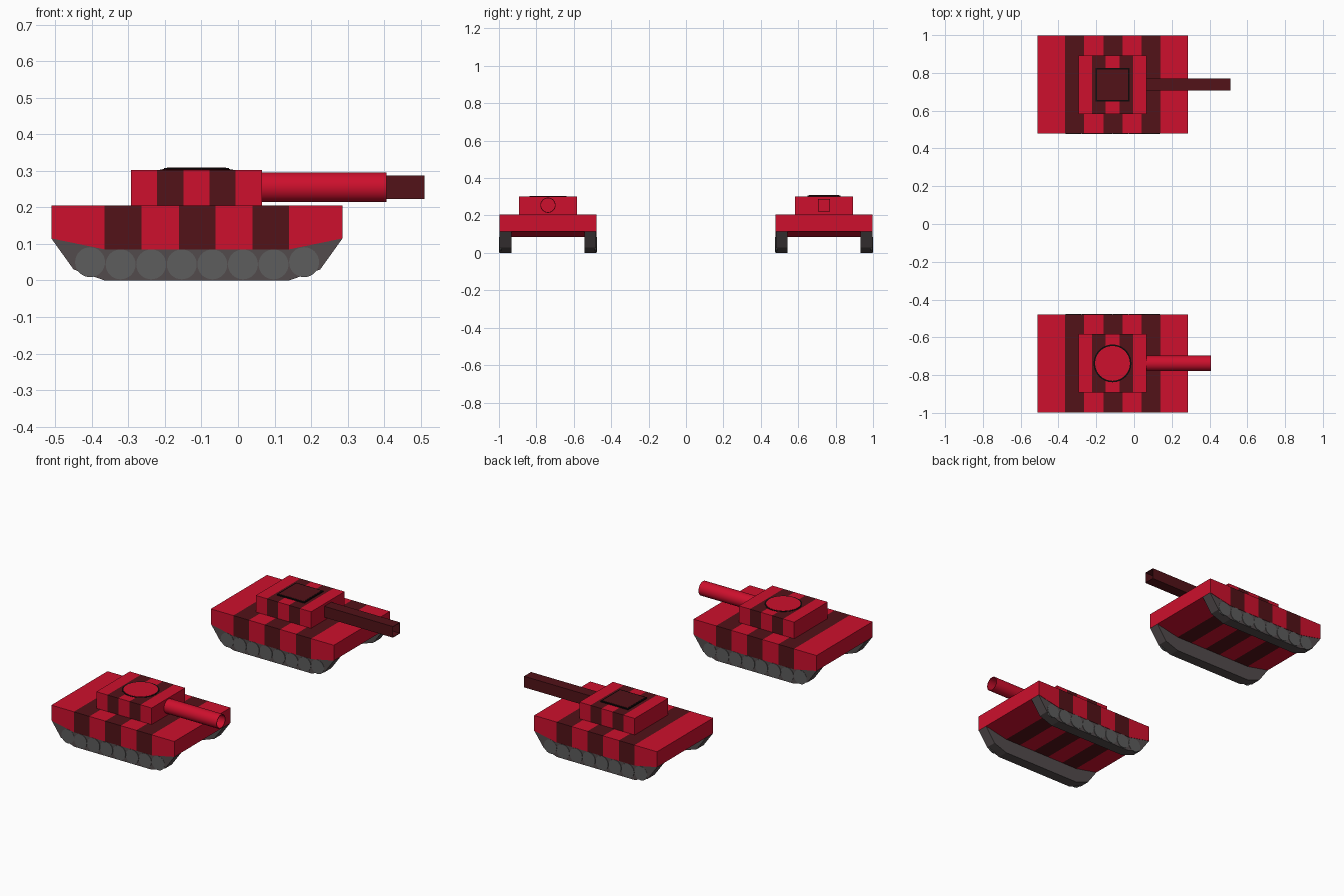
import bpy, bmesh, math
from mathutils import Matrix, Vector

if "Cube" in bpy.data.objects:
    bpy.data.objects.remove(bpy.data.objects["Cube"])


def material(name, r, g, b):
    m = bpy.data.materials.new(name)
    m.diffuse_color = (r, g, b, 1)
    m.use_nodes = True
    m.node_tree.nodes["Principled BSDF"].inputs["Base Color"].default_value = m.diffuse_color
    return m


RED = material("red", 0.61, 0.005, 0.026)
DARK = material("dark_red", 0.084, 0.006, 0.009)
TRACK = material("track_grey", 0.085, 0.07, 0.072)
WHEEL = material("wheel_grey", 0.11, 0.11, 0.11)
BLACK = material("black", 0.004, 0.003, 0.003)


def finish(bm, name, mats, smooth=False):
    bmesh.ops.recalc_face_normals(bm, faces=bm.faces)
    me = bpy.data.meshes.new(name)
    bm.to_mesh(me)
    bm.free()
    ob = bpy.data.objects.new(name, me)
    bpy.context.collection.objects.link(ob)
    for m in mats:
        me.materials.append(m)
    if smooth:
        bpy.ops.object.select_all(action='DESELECT')
        ob.select_set(True)
        bpy.context.view_layer.objects.active = ob
        bpy.ops.object.shade_smooth_by_angle(angle=math.radians(40))
    return ob


def striped_block(name, stations, top, yc, half):
    """Box lofted along x through (x, bottom) stations, alternating red and dark."""
    bm = bmesh.new()
    loops = [[bm.verts.new((x, yc + y, z)) for y, z in
              ((-half, low), (half, low), (half, top), (-half, top))]
             for x, low in stations]
    for i, (a, b) in enumerate(zip(loops, loops[1:])):
        for k in range(4):
            j = (k + 1) % 4
            bm.faces.new((a[k], a[j], b[j], b[k])).material_index = i % 2
    bm.faces.new(loops[0])
    bm.faces.new(loops[-1])
    return finish(bm, name, (RED, DARK))


def add_prism(bm, profile, y0, y1):
    """Extrude an xz outline from y0 to y1."""
    face = bm.faces.new([bm.verts.new((x, y0, z)) for x, z in profile])
    new = bmesh.ops.extrude_face_region(bm, geom=[face], use_keep_orig=True)["geom"]
    bmesh.ops.translate(bm, vec=(0, y1 - y0, 0),
                        verts=[v for v in new if isinstance(v, bmesh.types.BMVert)])


def plate(name, sides, radius, yc, z0, z1, mat):
    bm = bmesh.new()
    mtx = Matrix.Translation((-0.114, yc, (z0 + z1) / 2)) @ Matrix.Rotation(math.pi / 4, 4, 'Z')
    bmesh.ops.create_cone(bm, cap_ends=True, segments=sides, radius1=radius,
                          radius2=radius, depth=z1 - z0, matrix=mtx)
    return finish(bm, name, (mat,), sides > 8)


def tube(name, sides, radius, yc, x1, mat):
    """Hollow barrel along x, open at the muzzle."""
    bm = bmesh.new()
    wall = 0.004
    rings = []
    for x, r in ((0.064, radius), (x1, radius), (x1, radius - wall), (0.064, radius - wall)):
        ring = []
        for i in range(sides):
            a = 2 * math.pi * (i + 0.5) / sides
            ring.append(bm.verts.new((x, yc + r * math.cos(a), 0.255 + r * math.sin(a))))
        rings.append(ring)
    for a, b in zip(rings, rings[1:] + rings[:1]):
        for i in range(sides):
            j = (i + 1) % sides
            bm.faces.new((a[i], a[j], b[j], b[i]))
    return finish(bm, name, (mat,), sides > 8)


HULL = [(-0.511, 0.115), (-0.365, 0.085), (-0.264, 0.085), (-0.162, 0.085),
        (-0.061, 0.085), (0.04, 0.085), (0.14, 0.085), (0.286, 0.115)]
TURRET = [(-0.293 + 0.0717 * i, 0.205) for i in range(6)]
TRACK_OUTLINE = [(-0.511, 0.115), (-0.45, 0.03), (-0.365, 0), (0.14, 0), (0.225, 0.03),
                 (0.286, 0.115), (0.14, 0.085), (-0.365, 0.085)]


def tank(prefix, yc):
    # Striped hull and turret
    striped_block(prefix + "_hull", HULL, 0.205, yc, 0.26)
    striped_block(prefix + "_turret", TURRET, 0.302, yc, 0.155)
    # Tracks and road wheels on both outer sides
    for label, s in (("front", -1), ("back", 1)):
        bm = bmesh.new()
        add_prism(bm, TRACK_OUTLINE, yc + s * 0.195, yc + s * 0.258)
        finish(bm, f"{prefix}_{label}_track", (TRACK,))
        bm = bmesh.new()
        for i in range(8):
            end = i in (0, 7)
            mtx = (Matrix.Translation((-0.405 + 0.0837 * i, yc + s * (0.2545 if end else 0.256),
                                       0.05 if end else 0.044))
                   @ Matrix.Rotation(math.pi / 2, 4, 'X'))
            bmesh.ops.create_cone(bm, cap_ends=True, segments=32, radius1=0.041,
                                  radius2=0.041, depth=0.01, matrix=mtx)
        finish(bm, f"{prefix}_{label}_wheels", (WHEEL,), True)


# Front tank: round barrel and round hatch
tank("round_tank", -0.738)
tube("round_barrel", 32, 0.041, -0.738, 0.407, RED)
plate("round_hatch_rim", 48, 0.1, -0.738, 0.301, 0.3035, BLACK)
plate("round_hatch", 48, 0.092, -0.738, 0.302, 0.3045, RED)

# Back tank: square barrel and square hatch
tank("square_tank", 0.738)
tube("square_barrel", 4, 0.0325 * math.sqrt(2), 0.738, 0.51, DARK)
plate("square_hatch_rim", 4, 0.089 * math.sqrt(2), 0.738, 0.301, 0.308, BLACK)
plate("square_hatch", 4, 0.081 * math.sqrt(2), 0.738, 0.302, 0.309, DARK)
